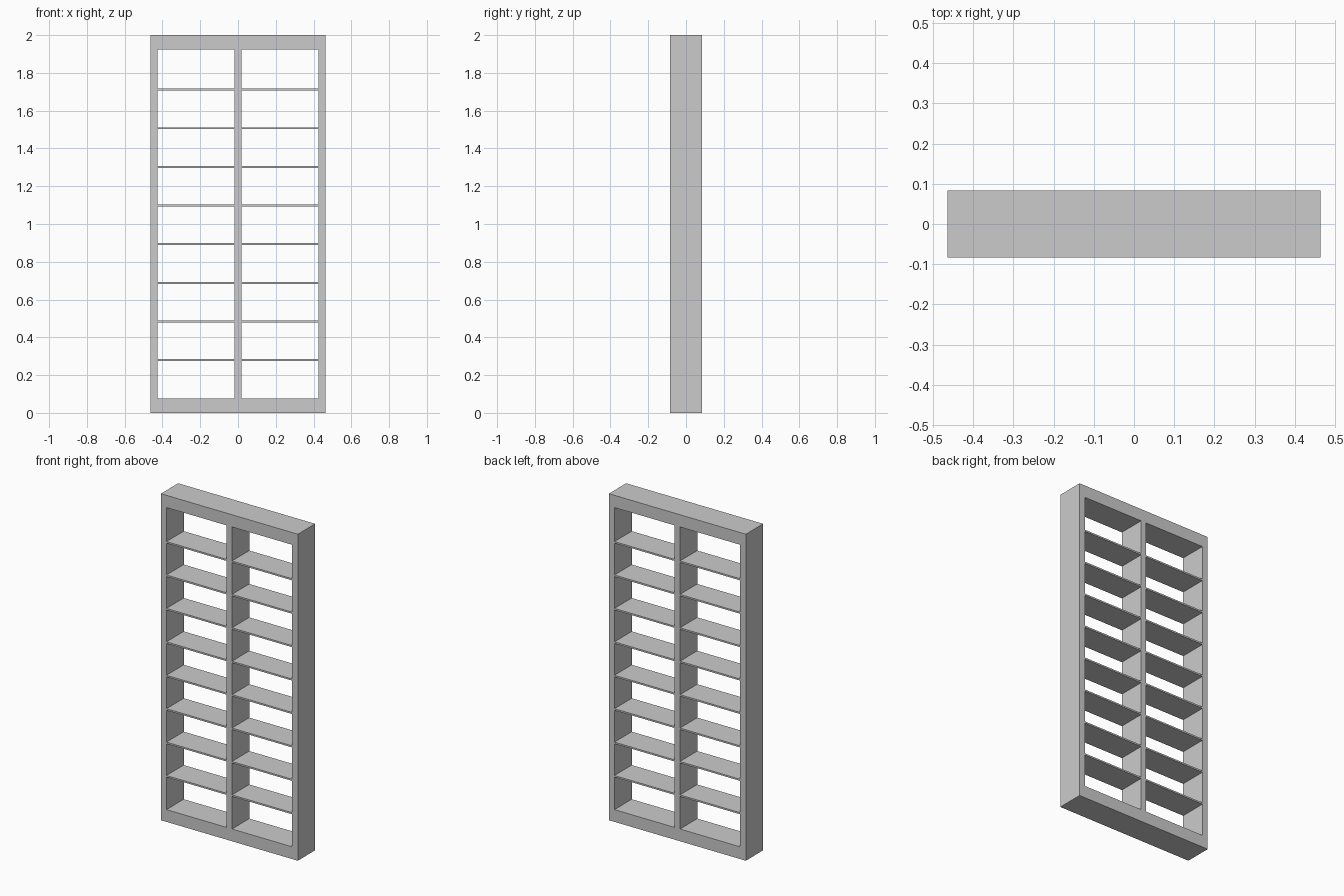
import bpy

if "Cube" in bpy.data.objects:
    bpy.data.objects.remove(bpy.data.objects["Cube"])

W, D, H = 0.928, 0.167, 2.0      # overall size
SIDE, RAIL, POST = 0.038, 0.075, 0.036
SHELF_T = 0.01


def box(name, x0, x1, z0, z1, depth=D):
    """Axis-aligned board centred on y = 0."""
    bpy.ops.mesh.primitive_cube_add(size=1, location=((x0 + x1) / 2, 0, (z0 + z1) / 2))
    ob = bpy.context.object
    ob.name = name
    ob.scale = (x1 - x0, depth, z1 - z0)
    bpy.ops.object.transform_apply(location=False, rotation=False, scale=True)
    return ob


# Top and bottom rails
box("bottom_rail", -W / 2, W / 2, 0, RAIL)
box("top_rail", -W / 2, W / 2, H - RAIL, H)

# Side panels and central divider
inner = W / 2 - SIDE
box("left_side", -W / 2, -inner, RAIL, H - RAIL)
box("right_side", inner, W / 2, RAIL, H - RAIL)
box("centre_divider", -POST / 2, POST / 2, RAIL, H - RAIL)

# Eight thin shelves in each column
for i in range(8):
    z = 0.279 + i * 0.2047
    z0, z1 = z - SHELF_T / 2, z + SHELF_T / 2
    box(f"left_shelf_{i + 1}", -inner, -POST / 2, z0, z1)
    box(f"right_shelf_{i + 1}", POST / 2, inner, z0, z1)
